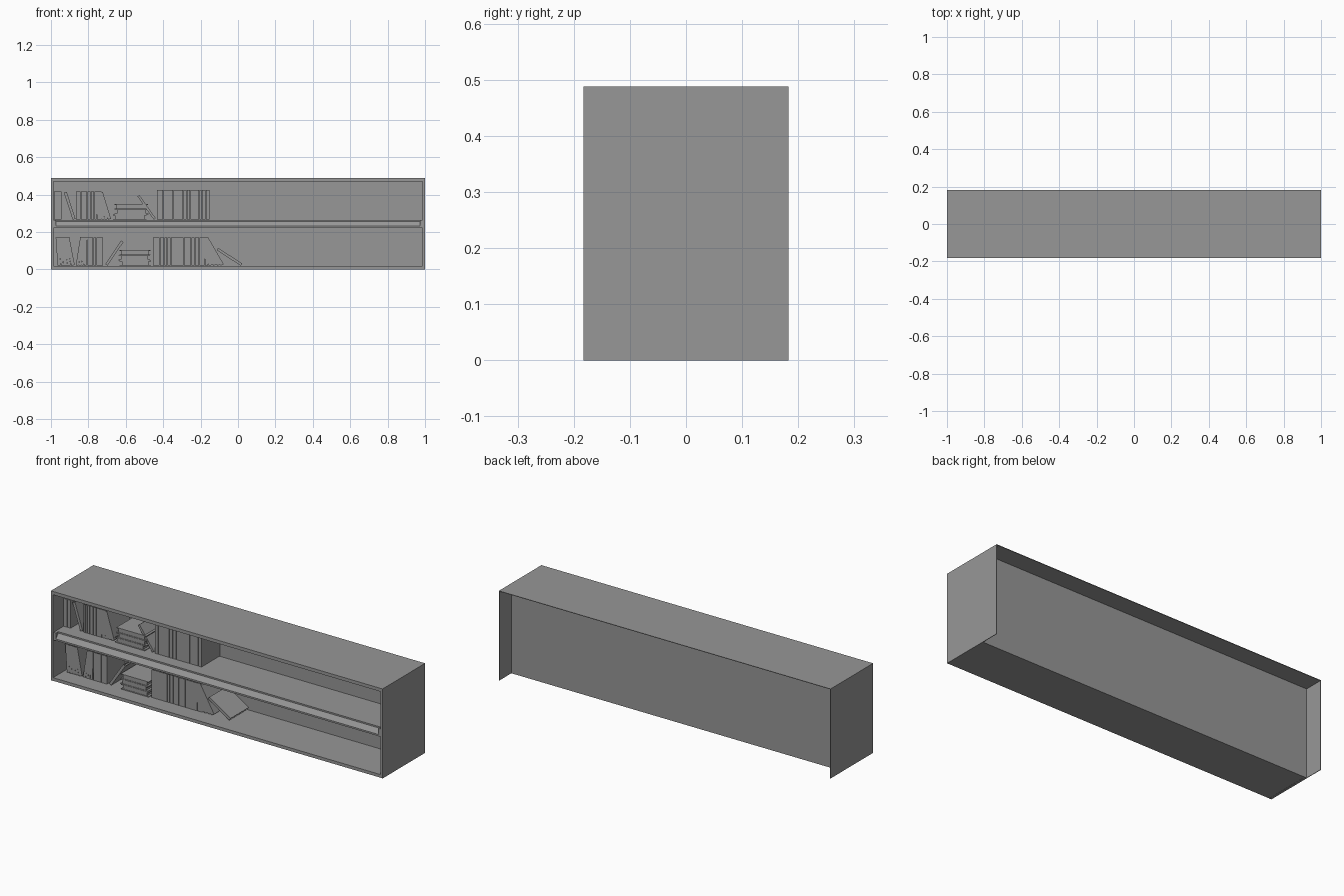
import bpy, bmesh, math, random
from mathutils import Matrix, Vector

cube = bpy.data.objects.get("Cube")
if cube:
    bpy.data.objects.remove(cube, do_unlink=True)
random.seed(4)

grey = bpy.data.materials.new("plain grey")
grey.use_nodes = True
colour = (0.31, 0.31, 0.31, 1)
grey.diffuse_color = colour
grey.node_tree.nodes["Principled BSDF"].inputs["Base Color"].default_value = colour


def finish(name, bm):
    bmesh.ops.recalc_face_normals(bm, faces=bm.faces)
    mesh = bpy.data.meshes.new(name)
    bm.to_mesh(mesh)
    bm.free()
    mesh.materials.append(grey)
    obj = bpy.data.objects.new(name, mesh)
    bpy.context.collection.objects.link(obj)
    return obj


def add_box(bm, low, high):
    low, high = Vector(low), Vector(high)
    m = Matrix.Translation((low + high) / 2) @ Matrix.Diagonal((*(high - low), 1))
    bmesh.ops.create_cube(bm, size=1, matrix=m)


def box(name, low, high):
    bm = bmesh.new()
    add_box(bm, low, high)
    return finish(name, bm)


# Carcass: thick panels in front of the recessed back, thin flanges behind it
W, D, H = 1.0, 0.183, 0.488
SIDE, TOP, WALL, BACK = 0.013, 0.018, 0.062, 0.08
THIN = 0.003
box("top_panel", (-W, -D, H - TOP), (W, BACK, H))
box("bottom_panel", (-W + SIDE, -D, 0.001), (W - SIDE, BACK, TOP))
box("back_panel", (-W + SIDE, WALL, 0), (W - SIDE, BACK, H - TOP))
box("top_flange", (-W, BACK, H - THIN), (W, D, H))
for side, s in (("right", -1), ("left", 1)):
    for part, t, y0, y1, z1 in (("panel", SIDE, -D, BACK, H - TOP),
                                ("flange", THIN, BACK, D, H - THIN)):
        xs = sorted((s * W, s * (W - t)))
        box(side + "_" + part, (xs[0], y0, 0), (xs[1], y1, z1))

# Middle shelf: a profile with a sloping front lip, extruded across the width
SHELF = 0.264
profile = [(-0.179, 0.222), (-0.179, 0.231), (-0.16, 0.256), (-0.16, SHELF),
           (WALL, SHELF), (WALL, 0.24), (-0.15, 0.24), (-0.15, 0.222)]
bm = bmesh.new()
face = bm.faces.new([bm.verts.new((-W + SIDE, y, z)) for y, z in profile])
new = bmesh.ops.extrude_face_region(bm, geom=[face])["geom"]
bmesh.ops.translate(bm, vec=(2 * (W - SIDE), 0, 0),
                    verts=[v for v in new if isinstance(v, bmesh.types.BMVert)])
finish("middle_shelf", bm)
for side, s in (("right", -1), ("left", 1)):
    xs = sorted((s * 0.972, s * 0.986))
    box(side + "_lip_end", (xs[0], -0.18, 0.222), (xs[1], -0.155, SHELF))


# Books: two covers, a spine and a recessed block of pages
def book(name, x, z, t, h, lean=0.0, depth=0.157, spine_front=True):
    c = min(0.004, t / 5)
    r = 0.012
    y0, y1 = WALL - 0.001 - depth, WALL - 0.001
    bm = bmesh.new()
    for s in (-1, 1):
        xs = sorted((s * t / 2, s * (t / 2 - c)))
        add_box(bm, (xs[0], y0, 0), (xs[1], y1, h))
    spine = (y0, y0 + c) if spine_front else (y1 - c, y1)
    add_box(bm, (-t / 2 + c, spine[0], 0), (t / 2 - c, spine[1], h))
    pages = (y0 + c, y1 - r) if spine_front else (y0 + 0.002, y1 - c)
    add_box(bm, (-t / 2 + c, pages[0], r), (t / 2 - c, pages[1], h - r))
    obj = finish(name, bm)
    a = math.radians(lean)
    lift = t / 2 * abs(math.sin(a)) if abs(lean) < 89 else 0
    obj.location = (x, 0, z + lift)
    obj.rotation_euler = (0, a, 0)
    return obj


def run(name, z, x0, x1, count, lean0=0.0, lean1=0.0, h=0.152):
    sizes = [random.uniform(0.7, 1.3) for _ in range(count)]
    scale = (x1 - x0) / sum(sizes)
    x = x0
    for i, size in enumerate(sizes):
        t = size * scale
        f = i / max(1, count - 1)
        book(f"{name}_{i + 1}", x + t / 2, z, t - 0.0015, h, lean0 + (lean1 - lean0) * f)
        x += t


def stack(name, z, x0, x1, count=3, t=0.028):
    for i in range(count):
        shift = random.uniform(0, 0.014)
        book(f"{name}_{i + 1}", x0 + shift, z + t * (i + 0.5), t - 0.001,
             x1 - x0 - 0.014, 90, 0.165, False)


# Upper row
U = SHELF + 0.002
run("upper_end_book", U, -0.985, -0.942, 2)
run("upper_tilted_book", U, -0.885, -0.868, 1, -18, -18)
run("upper_left_book", U, -0.866, -0.755, 7)
run("upper_sagging_book", U, -0.754, -0.678, 4, -4, -17)
stack("upper_stacked_book", U, -0.672, -0.478)
run("upper_propped_book", U, -0.452, -0.438, 1, -35, -35)
run("upper_middle_book", U, -0.434, -0.152, 16, h=0.158)

# Lower row
L = TOP + 0.002
run("lower_end_book", L, -0.965, -0.872, 5, -4, -11)
run("lower_tilted_book", L, -0.868, -0.81, 4, 9, 2)
run("lower_left_book", L, -0.806, -0.722, 5)
run("lower_propped_book", L, -0.712, -0.696, 1, 34, 34)
stack("lower_stacked_book", L, -0.642, -0.46)
run("lower_middle_book", L, -0.455, -0.178, 15)
run("lower_sagging_book", L, -0.176, -0.075, 5, -4, -30)
run("lower_fallen_book", L, 0.01, 0.026, 1, -57, -57)
